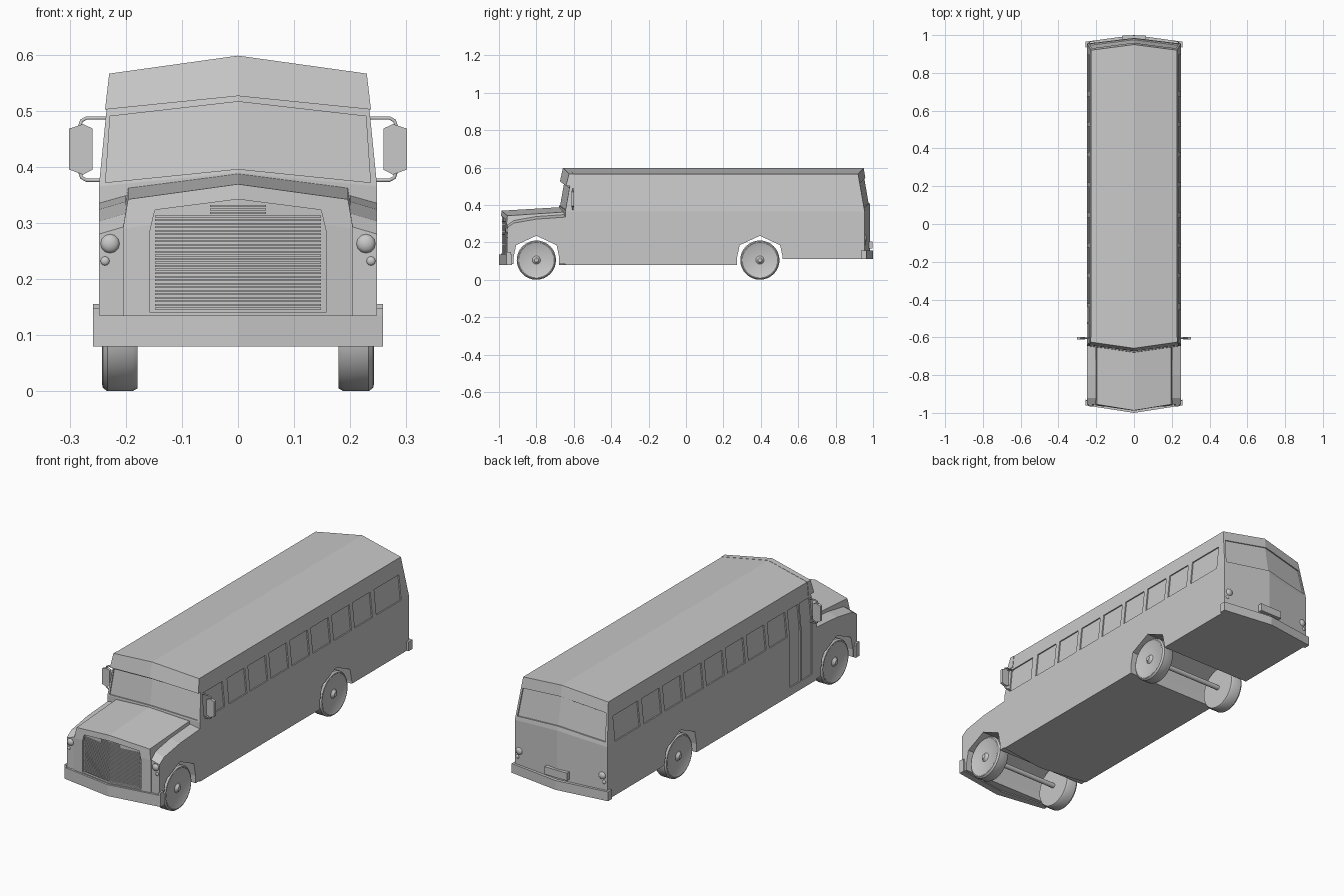
import bpy, bmesh, math
from mathutils import Matrix, Vector

if "Cube" in bpy.data.objects:
    bpy.data.objects.remove(bpy.data.objects["Cube"])

grey = bpy.data.materials.new("plain_grey")
grey.diffuse_color = (0.58, 0.58, 0.58, 1)
grey.use_nodes = True
grey.node_tree.nodes["Principled BSDF"].inputs["Base Color"].default_value = grey.diffuse_color


def finish(name, bm):
    bmesh.ops.recalc_face_normals(bm, faces=bm.faces)
    me = bpy.data.meshes.new(name)
    bm.to_mesh(me)
    bm.free()
    ob = bpy.data.objects.new(name, me)
    bpy.context.collection.objects.link(ob)
    me.materials.append(grey)
    return ob


def block(name, rows):
    """Body with a V-shaped front, back and top.
    Row: half width, side z, middle z, front y side/mid, rear y side/mid, rear z lift."""
    bm = bmesh.new()
    F, R = [], []
    for x, zs, zm, fs, fm, rs, rm, dz in rows:
        F.append([bm.verts.new(p) for p in ((-x, fs, zs), (0, fm, zm), (x, fs, zs))])
        R.append([bm.verts.new(p) for p in ((-x, rs, zs + dz), (0, rm, zm + dz), (x, rs, zs + dz))])
    for i in range(len(rows) - 1):
        for c in (0, 1):
            for G in (F, R):
                bm.faces.new((G[i][c], G[i][c + 1], G[i + 1][c + 1], G[i + 1][c]))
        for c in (0, 2):
            bm.faces.new((F[i][c], R[i][c], R[i + 1][c], F[i + 1][c]))
    for i in (0, -1):
        for c in (0, 1):
            bm.faces.new((F[i][c], F[i][c + 1], R[i][c + 1], R[i][c]))
    return finish(name, bm)


def prism(name, pts, axis, a, b):
    """Profile extruded along x (points are y,z) or along y (points are x,z)."""
    bm = bmesh.new()
    put = (lambda p, t: (t, p[0], p[1])) if axis == "x" else (lambda p, t: (p[0], t, p[1]))
    A = [bm.verts.new(put(p, a)) for p in pts]
    B = [bm.verts.new(put(p, b)) for p in pts]
    bm.faces.new(A)
    bm.faces.new(B)
    for i in range(len(pts)):
        j = (i + 1) % len(pts)
        bm.faces.new((A[i], A[j], B[j], B[i]))
    return finish(name, bm)


def box(name, x0, x1, y0, y1, z0, z1):
    return prism(name, [(y0, z0), (y1, z0), (y1, z1), (y0, z1)], "x", x0, x1)


def ball(name, x, y, z, r):
    bm = bmesh.new()
    bmesh.ops.create_uvsphere(bm, u_segments=12, v_segments=8, radius=r,
                              matrix=Matrix.Translation((x, y, z)) @ Matrix.Diagonal((1, 0.6, 1, 1))
                              @ Matrix.Rotation(math.pi / 2, 4, "X"))
    return smooth(finish(name, bm))


def activate(ob):
    bpy.ops.object.select_all(action="DESELECT")
    ob.select_set(True)
    bpy.context.view_layer.objects.active = ob


def smooth(ob):
    activate(ob)
    bpy.ops.object.shade_smooth_by_angle(angle=math.radians(35))
    return ob


def cut(target, cutter, keep=False):
    m = target.modifiers.new("cut", "BOOLEAN")
    m.operation, m.solver, m.object = "DIFFERENCE", "EXACT", cutter
    activate(target)
    bpy.ops.object.modifier_apply(modifier="cut")
    if not keep:
        bpy.data.objects.remove(cutter)


# Passenger cabin
cabin = block("cabin", [
    (.248, .08, .08, -.645, -.68, .955, .985, 0),
    (.248, .365, .39, -.645, -.68, .955, .985, 0),
    (.228, .565, .597, -.61, -.645, .92, .95, 0)])
block("roof_visor", [
    (.237, .502, .526, -.642, -.674, -.60, -.63, 0),
    (.2295, .566, .598, -.625, -.658, -.60, -.63, 0)])

# Hood and fenders
hood = block("hood", [
    (.205, .085, .085, -.96, -.99, -.62, -.62, 0),
    (.205, .29, .315, -.96, -.99, -.62, -.62, .02),
    (.196, .342, .369, -.955, -.987, -.62, -.62, .022)])
fenders = []
for s in (-1, 1):
    f = prism("fender", [(-.955, .085), (-.955, .28), (-.92, .303), (-.8, .324), (-.63, .336), (-.63, .085)],
              "x", s * .2, s * .248)
    for v in f.data.vertices:
        if abs(v.co.x) < .21 and v.co.z > .2:
            v.co.z += .014
    fenders.append(f)

# Wheel arches, open across the whole width
for y in (-.8, .395):
    arch = prism("arch_cutter", [(y - .122, -.05), (y - .122, .12), (y - .108, .185), (y, .235),
                                 (y + .108, .185), (y + .122, .12), (y + .122, -.05)], "x", -.4, .4)
    for part in ([hood, cabin] + fenders if y < 0 else [cabin]):
        cut(part, arch, True)
    bpy.data.objects.remove(arch)
cut(cabin, box("floor_cutter", -.4, .4, .42, 1.2, 0, .11))

# Windshield and rear window recesses
cut(cabin, block("windshield_cutter", [
    (.236, .372, .396, -.8, -.8, -.640, -.673, 0),
    (.228, .49, .516, -.8, -.8, -.619, -.652, 0)]))
cut(cabin, block("rear_window_cutter", [
    (.236, .385, .411, .946, .9755, 1.1, 1.1, 0),
    (.223, .515, .545, .924, .953, 1.1, 1.1, 0)]))

# Side windows: nine on one side, seven and a two-leaf door on the other
spans = [(-.61, -.455)] + [(-.42 + .16 * i, -.285 + .16 * i) for i in range(7)] + [(.705, .895)]
for s in (-1, 1):
    glass = [(s * .2415, .37), (s * .2295, .49), (s * .3, .49), (s * .3, .37)]
    for a, b in (spans if s > 0 else spans[1:]):
        cut(cabin, prism("window_cutter", glass, "y", a, b))
leaf = [(-.242, .12), (-.242, .365), (-.2295, .49), (-.3, .49), (-.3, .12)]
for a, b in ((-.61, -.53), (-.52, -.44)):
    cut(cabin, prism("door_cutter", leaf, "y", a, b))

# Grille recess with slats
cut(hood, block("grille_cutter", [
    (.157, .14, .14, -1.1, -1.1, -.957, -.98, 0),
    (.157, .285, .305, -1.1, -1.1, -.957, -.98, 0),
    (.148, .323, .342, -1.1, -1.1, -.957, -.98, 0)]))
for i in range(30):
    z = .146 + i * .0063
    w = .148 if z < .315 else .05
    fs, fm = -.985 + .022 * w / .15, -.985
    block("grille_slat", [(w, h, h, fs, fm, fs + .012, fm + .012, 0) for h in (z, z + .003)])

# Bumpers
block("front_bumper", [(.258, z, z, -.96, -1, -.93, -.965, 0) for z in (.08, .135)])
block("rear_bumper", [(.258, z, z, .935, .965, .965, 1, 0) for z in (.11, .155)])

# Lights, bumper ends, mirrors
for s in (-1, 1):
    box("front_bumper_end", s * .247, s * .258, -.96, -.935, .08, .148)
    ball("headlight", s * .228, -.956, .263, .017)
    ball("front_signal", s * .237, -.956, .232, .008)
    ball("tail_light", s * .222, .957, .222, .018)
    ball("rear_signal", s * .232, .957, .193, .009)
    prism("mirror", [(s * x, z) for x, z in ((.259, .395), (.259, .468), (.276, .476),
                                            (.301, .468), (.301, .395), (.276, .386))], "y", -.612, -.598)
    cu = bpy.data.curves.new("mirror_bracket", "CURVE")
    cu.dimensions, cu.bevel_depth, cu.bevel_resolution = "3D", .0035, 1
    path = [(.23, .487), (.27, .487), (.279, .482), (.282, .472), (.282, .392), (.279, .381), (.27, .376), (.24, .376)]
    sp = cu.splines.new("POLY")
    sp.points.add(len(path) - 1)
    for p, (x, z) in zip(sp.points, path):
        p.co = (s * x, -.605, z, 1)
    ob = bpy.data.objects.new("mirror_bracket", cu)
    bpy.context.collection.objects.link(ob)
    cu.materials.append(grey)
    activate(ob)
    bpy.ops.object.convert(target="MESH")
box("rear_plate", -.06, .06, .972, .997, .168, .205)

# Wheels and axles
PROFILE = [(0, .247), (.011, .247), (.018, .238), (.022, .235), (.088, .239), (.094, .242), (.099, .241),
           (.105, .233), (.105, .188), (.1, .179), (0, .179)]
for y in (-.8, .395):
    for s in (-1, 1):
        bm = bmesh.new()
        vs = [bm.verts.new((s * x, y, .105 + r)) for r, x in PROFILE]
        es = [bm.edges.new(p) for p in zip(vs, vs[1:])]
        bmesh.ops.spin(bm, geom=vs + es, cent=(0, y, .105), axis=(1, 0, 0), angle=2 * math.pi, steps=32)
        bmesh.ops.remove_doubles(bm, verts=bm.verts, dist=1e-5)
        smooth(finish("wheel", bm))
    bm = bmesh.new()
    bmesh.ops.create_cone(bm, cap_ends=True, segments=16, radius1=.012, radius2=.012, depth=.38,
                          matrix=Matrix.Translation((0, y, .105)) @ Matrix.Rotation(math.pi / 2, 4, "Y"))
    smooth(finish("axle", bm))
